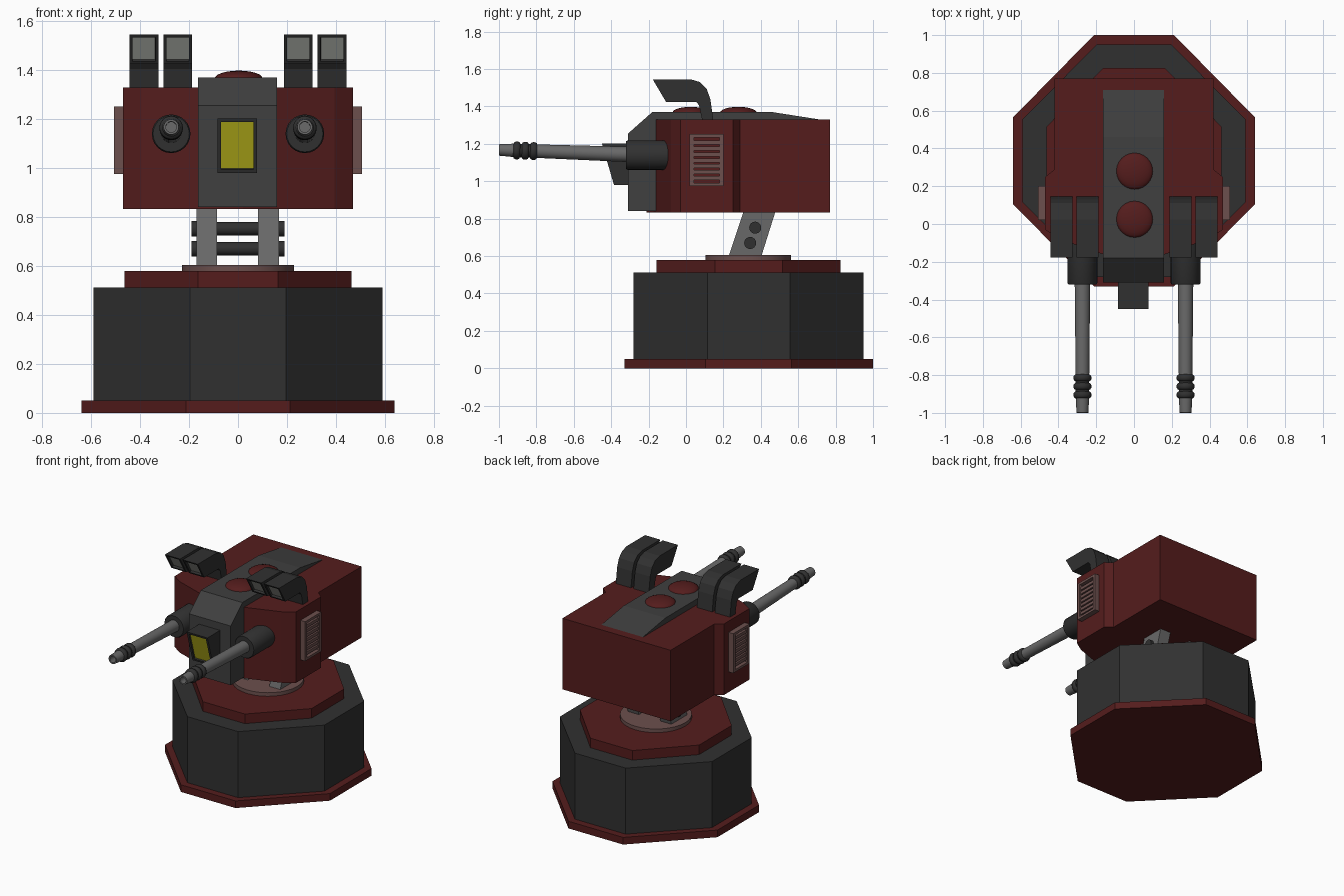
import bpy, bmesh, math
from mathutils import Vector, Matrix

if "Cube" in bpy.data.objects:
    bpy.data.objects.remove(bpy.data.objects["Cube"])


def material(name, r, g, b):
    m = bpy.data.materials.new(name)
    m.diffuse_color = (r, g, b, 1)
    m.use_nodes = True
    m.node_tree.nodes["Principled BSDF"].inputs["Base Color"].default_value = m.diffuse_color
    return m


RED = material("dark_red", 0.09, 0.012, 0.012)
DARK = material("charcoal", 0.03, 0.03, 0.03)
PANEL = material("panel_grey", 0.05, 0.05, 0.05)
STEEL = material("steel", 0.14, 0.14, 0.14)
VENT = material("vent_metal", 0.15, 0.08, 0.075)
YELLOW = material("eye_yellow", 0.45, 0.42, 0.01)
GLASS = material("lamp_glass", 0.35, 0.36, 0.33)


def finish(name, bm, *mats, smooth=False):
    me = bpy.data.meshes.new(name)
    bm.to_mesh(me)
    bm.free()
    ob = bpy.data.objects.new(name, me)
    bpy.context.collection.objects.link(ob)
    for m in mats:
        me.materials.append(m)
    if smooth:
        bpy.ops.object.select_all(action='DESELECT')
        ob.select_set(True)
        bpy.context.view_layer.objects.active = ob
        bpy.ops.object.shade_smooth_by_angle(angle=math.radians(35))
    return ob


def prism(profile, lo, hi, axis):
    """Extrude an outline: axis 'z' takes (x, y) points, axis 'x' takes (y, z) points."""
    bm = bmesh.new()
    place = (lambda a, b: (a, b, lo)) if axis == 'z' else (lambda a, b: (lo, a, b))
    face = bm.faces.new([bm.verts.new(place(a, b)) for a, b in profile])
    step = Vector((0, 0, hi - lo)) if axis == 'z' else Vector((hi - lo, 0, 0))
    ext = bmesh.ops.extrude_face_region(bm, geom=[face], use_keep_orig=True)
    bmesh.ops.translate(bm, vec=step, verts=[v for v in ext['geom'] if isinstance(v, bmesh.types.BMVert)])
    bmesh.ops.recalc_face_normals(bm, faces=bm.faces)
    return bm


def window(bm, thickness, depth):
    """Recess the foremost face and give it the second material."""
    f = min(bm.faces, key=lambda f: f.calc_center_median().y)
    bmesh.ops.inset_individual(bm, faces=[f], thickness=thickness)
    bmesh.ops.inset_individual(bm, faces=[f], thickness=0.0005, depth=-depth)
    f.material_index = 1


def lathe(profile, seg=24):
    """Revolve (radius, distance) points round the -y axis."""
    bm = bmesh.new()
    rings = []
    for r, d in profile:
        rings.append([bm.verts.new((r * math.cos(t), -d, r * math.sin(t)))
                      for t in (2 * math.pi * i / seg for i in range(seg))])
    for a, b in zip(rings, rings[1:]):
        for i in range(seg):
            j = (i + 1) % seg
            bm.faces.new((a[i], a[j], b[j], b[i]))
    bm.faces.new(rings[0])
    bm.faces.new(rings[-1])
    bmesh.ops.recalc_face_normals(bm, faces=bm.faces)
    return bm


def add_box(bm, x, y, z):
    size = [b - a for a, b in (x, y, z)]
    mid = [(a + b) / 2 for a, b in (x, y, z)]
    bmesh.ops.create_cube(bm, size=1, matrix=Matrix.Translation(mid) @ Matrix.Diagonal((*size, 1)))


def octagon(name, hx, hy, fx, fy, lo, hi, mat):
    cy = 0.335
    q = [(fx, hy), (hx, fy), (hx, -fy), (fx, -hy)]
    pts = q + [(-x, y) for x, y in reversed(q)]
    finish(name, prism([(x, y + cy) for x, y in pts], lo, hi, 'z'), mat)


# Stepped eight-sided base
octagon("base_plate", 0.64, 0.665, 0.212, 0.23, 0, 0.05, RED)
octagon("base_body", 0.59, 0.615, 0.197, 0.22, 0.05, 0.513, DARK)
octagon("base_cap", 0.463, 0.492, 0.163, 0.18, 0.513, 0.58, RED)

# Turntable disc
bm = bmesh.new()
bmesh.ops.create_cone(bm, cap_ends=True, segments=32, radius1=0.228, radius2=0.228, depth=0.045,
                      matrix=Matrix.Translation((0, 0.333, 0.5825)))
finish("turntable", bm, VENT, smooth=True)

# Leaning neck struts and their cross bars
for side, lo, hi in (("left", -0.17, -0.085), ("right", 0.082, 0.167)):
    strut = [(0.225, 0.59), (0.40, 0.59), (0.485, 0.86), (0.315, 0.86)]
    finish("neck_strut_" + side, prism(strut, lo, hi, 'x'), STEEL)
for name, y, z in (("upper", 0.37, 0.752), ("lower", 0.343, 0.67)):
    ob = finish("cross_bar_" + name, lathe([(0.032, 0), (0.032, 0.025), (0.027, 0.026), (0.027, 0.354),
                                           (0.032, 0.355), (0.032, 0.38)]), DARK, smooth=True)
    ob.rotation_euler.z = math.pi / 2
    ob.location = (-0.19, y, z)

# Head shell
half = [(0.42, 0.77), (0.42, 0.29), (0.47, 0.25), (0.47, -0.03), (0.395, -0.08), (0.02, -0.21)]
finish("head_shell", prism(half + [(-x, y) for x, y in reversed(half)], 0.832, 1.33, 'z'), RED)

# Central grey spine running over the front and top
spine = [(-0.31, 0.84), (-0.31, 1.255), (-0.18, 1.37), (0.46, 1.37), (0.71, 1.331), (0.6, 1.3), (0, 1.2), (0, 0.84)]
finish("head_spine", prism(spine, -0.163, 0.16, 'x'), PANEL)

# Eye housing with yellow window
eye = prism([(-0.45, 1.203), (-0.385, 0.98), (-0.29, 0.98), (-0.29, 1.203)], -0.084, 0.078, 'x')
window(eye, 0.021, 0.012)
finish("eye", eye, DARK, YELLOW)

# Roof domes
for name, y in (("front", 0.025), ("rear", 0.28)):
    bm = bmesh.new()
    bmesh.ops.create_uvsphere(bm, u_segments=24, v_segments=12, radius=1,
                              matrix=Matrix.Translation((0.003, y, 1.366)) @ Matrix.Diagonal((0.098, 0.098, 0.032, 1)))
    finish("roof_dome_" + name, bm, RED, smooth=True)

hood = [(-0.178, 1.545), (0.025, 1.545), (0.075, 1.53), (0.11, 1.495), (0.13, 1.44), (0.147, 1.32),
        (0.088, 1.32), (0.07, 1.405), (0.055, 1.425), (-0.107, 1.425)]
for side, s in (("left", -1), ("right", 1)):
    # Hooded lamps
    for name, lo, hi in (("inner", 0.187, 0.305), ("outer", 0.325, 0.443)):
        lamp = prism(hood, *sorted((s * lo, s * hi)), 'x')
        window(lamp, 0.018, 0.015)
        finish(f"lamp_{name}_{side}", lamp, DARK, GLASS)

    # Gun sleeve and barrel
    x = s * 0.273
    ob = finish("gun_sleeve_" + side, lathe([(0.079, 0), (0.079, 0.262), (0.074, 0.27), (0.05, 0.27)]),
                DARK, smooth=True)
    ob.location = (x, -0.05, 1.14)
    tilt = -0.035
    barrel = [(0.042, 0), (0.036, 0.6), (0.035, 0.715), (0.036, 0.716), (0.031, 0.8), (0.022, 0.8), (0.022, 0.75)]
    ob = finish("gun_barrel_" + side, lathe(barrel), STEEL, smooth=True)
    ob.location, ob.rotation_euler.x = (x, -0.2, 1.14), tilt

    # Barrel rings
    ring = [(0.033, 0.592)]
    for d in (0.615, 0.66, 0.705):
        ring += [(0.036 + 0.012 * math.sin(t), d - 0.018 * math.cos(t))
                 for t in (math.pi * i / 6 for i in range(7))]
    ob = finish("barrel_rings_" + side, lathe(ring + [(0.033, 0.727)]), DARK, smooth=True)
    ob.location, ob.rotation_euler.x = (x, -0.2, 1.14), tilt

    # Slatted side vent
    bm = bmesh.new()
    xs = tuple(sorted((s * 0.46, s * 0.507)))
    for y in ((0.02, 0.042), (0.178, 0.2)):
        add_box(bm, xs, y, (0.975, 1.252))
    for z in ((0.975, 0.992), (1.235, 1.252)):
        add_box(bm, xs, (0.042, 0.178), z)
    for i in range(7):
        z = 1.007 + i * 0.0315
        add_box(bm, tuple(sorted((s * 0.46, s * 0.5))), (0.042, 0.178), (z, z + 0.021))
    finish("side_vent_" + side, bm, VENT)
